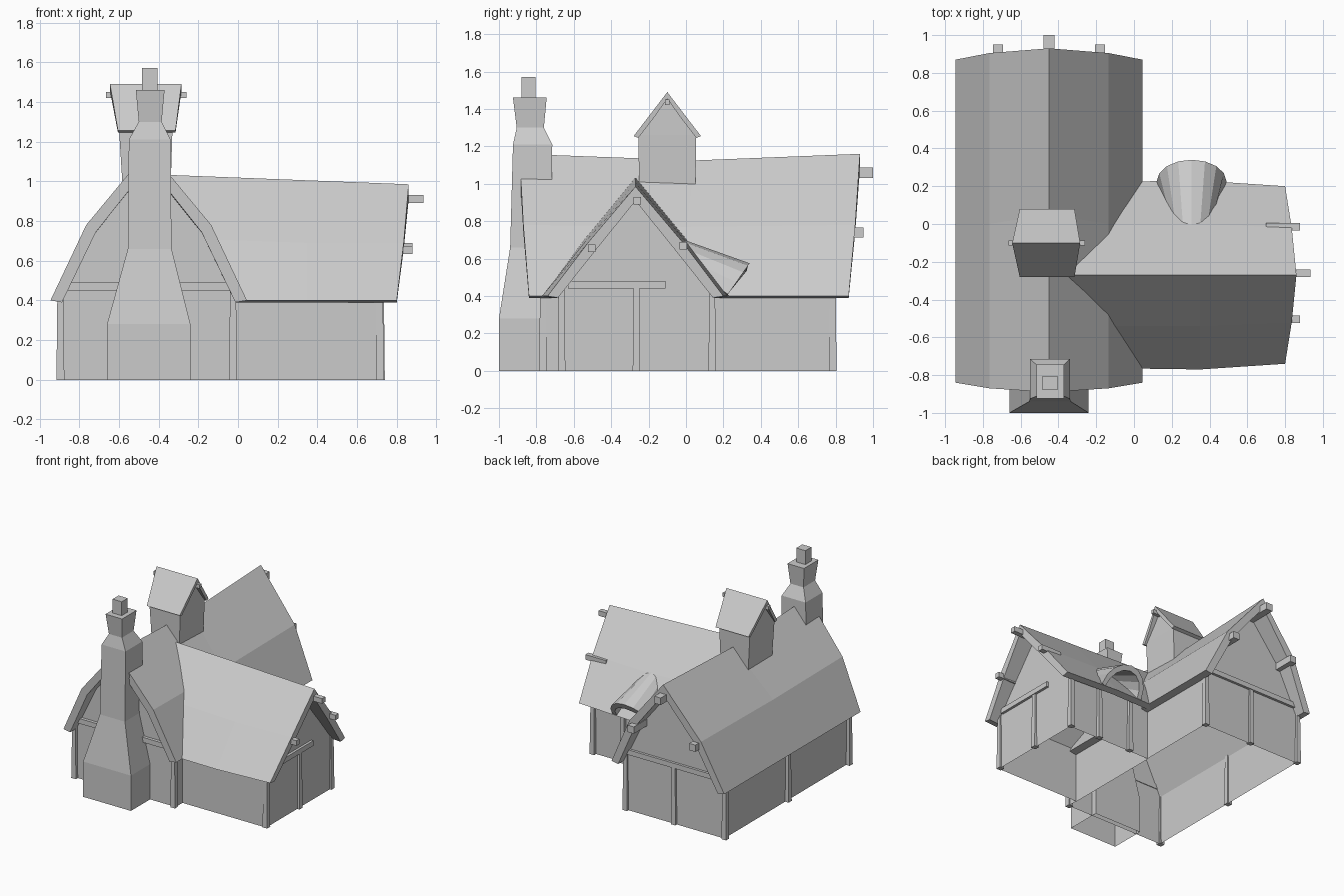
import bpy, bmesh, math
from mathutils import Vector

if "Cube" in bpy.data.objects:
    bpy.data.objects.remove(bpy.data.objects["Cube"])


def mesh(name, verts, faces):
    bm = bmesh.new()
    vs = [bm.verts.new(v) for v in verts]
    for f in faces:
        bm.faces.new([vs[i] for i in f])
    bmesh.ops.recalc_face_normals(bm, faces=bm.faces[:])
    me = bpy.data.meshes.new(name)
    bm.to_mesh(me)
    bm.free()
    ob = bpy.data.objects.new(name, me)
    bpy.context.scene.collection.objects.link(ob)
    return ob


def loft(name, rings, start=True, end=True):
    """Skin closed rings of equal size; cap the ends on request."""
    n = len(rings[0])
    faces = [(r * n + i, r * n + (i + 1) % n, (r + 1) * n + (i + 1) % n, (r + 1) * n + i)
             for r in range(len(rings) - 1) for i in range(n)]
    if start:
        faces.append(tuple(range(n)))
    if end:
        faces.append(tuple((len(rings) - 1) * n + i for i in range(n)))
    return mesh(name, [p for r in rings for p in r], faces)


def rect(z, x0, x1, y0, y1):
    return [(x0, y0, z), (x1, y0, z), (x1, y1, z), (x0, y1, z)]


def box(name, x0, x1, y0, y1, z0, z1):
    return loft(name, [rect(z0, x0, x1, y0, y1), rect(z1, x0, x1, y0, y1)])


# Mapping from (sideways, along, up) to world for each wing
def main_map(u, t, z):
    return (-0.45 + u, t, z)


def wing_map(u, t, z):
    return (t, -0.27 + u, z)


def tower_map(u, t, z):
    return (t, -0.1 + u, z)


def roof(name, place, stations, th):
    """Thick gable roof; each station lists (along, half width, z) at eave, middle, ridge."""
    rings = []
    for (te, we, ze), (tm, wm, zm), (tr, zr) in stations:
        outer = [(-we, te, ze), (-wm, tm, zm), (0, tr, zr), (wm, tm, zm), (we, te, ze)]
        inner = [(we - th, te, ze - 0.01), (wm - th * 0.85, tm, zm - th * 0.6), (0, tr, zr - th * 1.4),
                 (-wm + th * 0.85, tm, zm - th * 0.6), (-we + th, te, ze - 0.01)]
        rings.append([place(*p) for p in outer + inner])
    return loft(name, rings)


def walls(name, place, half, t0, t1, we, wm, zm, zr, z0=0):
    """Side walls and gable ends, open under the roof and at the base."""
    prof = [(-half, z0), (half, z0), (half, we), (wm, zm), (0, zr), (-wm, zm), (-half, we)]
    verts = [place(u, t, z) for t in (t0, t1) for u, z in prof]
    return mesh(name, verts, [tuple(range(7)), tuple(range(7, 14)), (1, 2, 9, 8), (0, 6, 13, 7)])


# Main house and side wing
walls("main_walls", main_map, 0.435, -0.76, 0.785, 0.43, 0.27, 0.75, 1.09)
walls("wing_walls", wing_map, 0.405, -0.02, 0.72, 0.43, 0.235, 0.67, 0.93)
roof("main_roof", main_map, [
    ((-0.84, 0.495, 0.40), (-0.87, 0.315, 0.78), (-0.89, 1.16)),
    ((0.0, 0.495, 0.40), (0.0, 0.315, 0.77), (0.05, 1.125)),
    ((0.87, 0.495, 0.40), (0.905, 0.315, 0.78), (0.93, 1.16))], 0.058)
roof("wing_roof", wing_map, [
    ((-0.01, 0.495, 0.40), (-0.22, 0.27, 0.71), (-0.42, 1.035)),
    ((0.35, 0.50, 0.40), (0.35, 0.27, 0.69), (0.35, 1.005)),
    ((0.80, 0.47, 0.40), (0.835, 0.25, 0.69), (0.86, 0.985))], 0.055)

# Timber posts, slightly wider at the foot
posts = [(-0.895, -0.765), (-0.025, -0.765), (-0.895, 0.785), (-0.025, 0.785), (-0.895, 0.0),
         (-0.45, 0.785), (0.715, -0.665), (0.715, 0.14), (0.72, -0.265), (0.16, 0.14), (0.45, 0.14)]
for i, (x, y) in enumerate(posts):
    a, b = 0.02, 0.015
    loft(f"post_{i}", [rect(0, x - a, x + a, y - a, y + a), rect(0.46, x - b, x + b, y - b, y + b)])

# Gable cross beams
for nm, y in (("front", -0.77), ("back", 0.79)):
    box(f"{nm}_cross_beam", -0.86, -0.04, y - 0.015, y + 0.015, 0.45, 0.49)
box("wing_cross_beam", 0.70, 0.74, -0.63, -0.11, 0.44, 0.48)

# Projecting purlin ends
for u, z, t, s in ((0, 1.06, 1.0, 0.028), (-0.27, 0.74, 0.95, 0.027), (0.27, 0.74, 0.95, 0.027)):
    box("main_purlin", -0.45 + u - s, -0.45 + u + s, 0.77, t, z - s, z + s)
for y, z, t in ((-0.26, 0.91, 0.935), (-0.505, 0.655, 0.88), (-0.015, 0.67, 0.88)):
    box("wing_purlin", 0.70, t, y - 0.02, y + 0.02, z - 0.02, z + 0.02)

# Chimney stack with shoulders, cap and pot
loft("chimney", [
    rect(0, -0.66, -0.24, -1.0, -0.72),
    rect(0.28, -0.66, -0.24, -1.0, -0.72),
    rect(0.66, -0.555, -0.335, -0.94, -0.72),
    rect(1.21, -0.55, -0.34, -0.925, -0.715),
    rect(1.30, -0.50, -0.385, -0.905, -0.76),
    rect(1.46, -0.515, -0.37, -0.925, -0.745)], start=False)
box("chimney_pot", -0.485, -0.405, -0.88, -0.805, 1.45, 1.57)

# Small ridge tower
loft("tower_body", [rect(0.95, -0.58, -0.34, -0.25, 0.05),
                    rect(1.27, -0.60, -0.33, -0.255, 0.055)], False, False)
walls("tower_gables", tower_map, 0.155, -0.60, -0.33, 1.28, 0.08, 1.37, 1.46, z0=1.26)
roof("tower_roof", tower_map, [
    ((-0.605, 0.18, 1.255), (-0.625, 0.09, 1.3725), (-0.645, 1.49)),
    ((-0.315, 0.18, 1.255), (-0.30, 0.09, 1.3725), (-0.285, 1.49))], 0.025)
box("tower_ridge_beam", -0.665, -0.26, -0.113, -0.087, 1.42, 1.45)


# Curved hood over the back door
def arch(w, y_side, z_side, y_top, z_top, n=8):
    pts = []
    for i in range(n + 1):
        a = math.pi * i / n
        s = math.sin(a)
        pts.append((0.305 - w * math.cos(a), y_side + (y_top - y_side) * s, z_side + (z_top - z_side) * s))
    return pts


front = arch(0.185, 0.225, 0.41, 0.34, 0.575) + arch(0.15, 0.215, 0.40, 0.325, 0.535)[::-1]
back = arch(0.12, 0.05, 0.52, -0.01, 0.70) + arch(0.10, 0.05, 0.51, -0.01, 0.67)[::-1]
loft("door_hood", [front, back])
